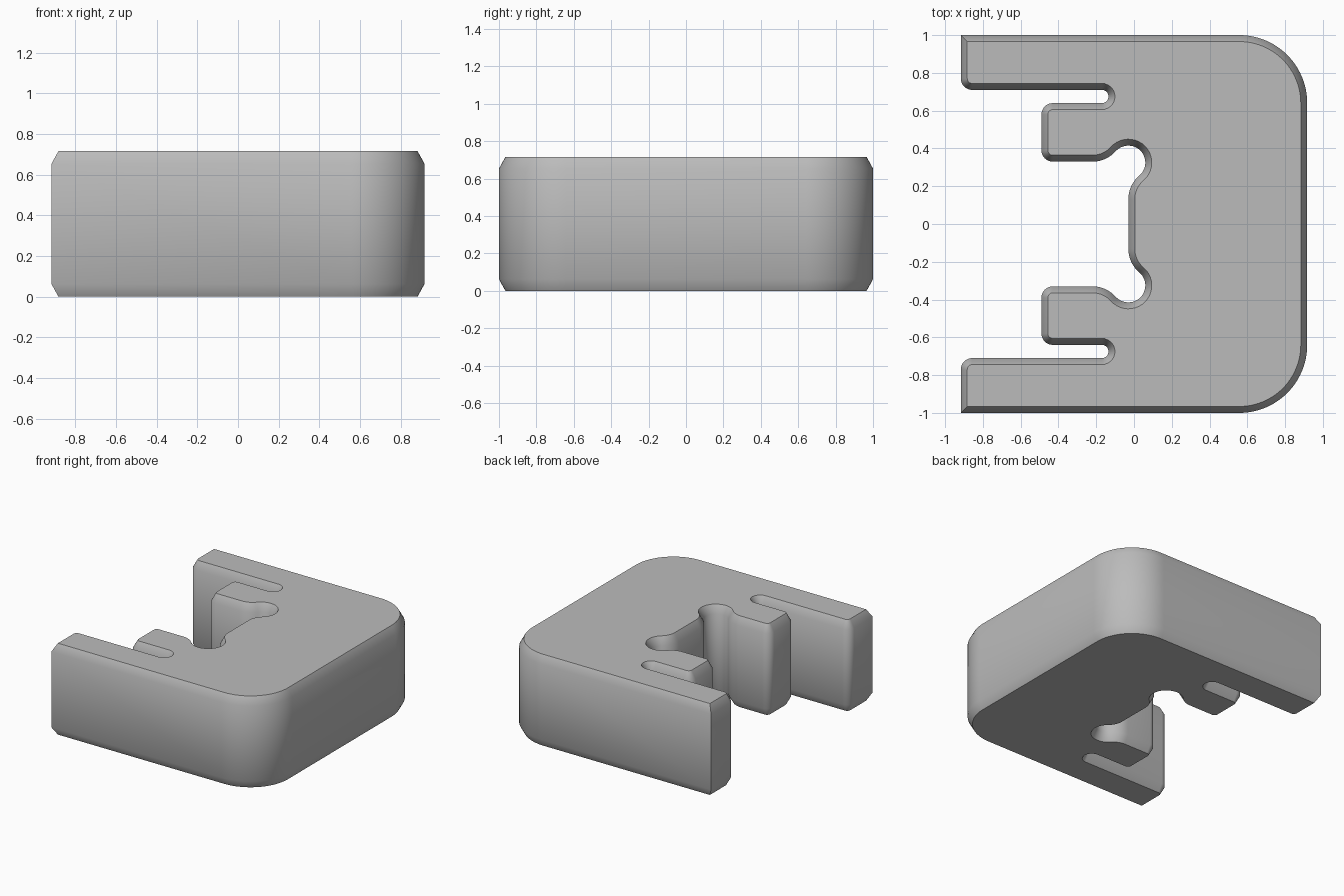
import bpy
import bmesh
import math
from mathutils import Vector

cube = bpy.data.objects.get("Cube")
if cube:
    bpy.data.objects.remove(cube, do_unlink=True)

HEIGHT = 0.715
CHAMFER_SIDE, CHAMFER_RISE = 0.034, 0.062


def arc(cx, cy, radius, start, end, steps):
    """Points along an arc, angles in degrees."""
    angles = [math.radians(start + (end - start) * i / steps) for i in range(steps + 1)]
    return [Vector((cx + radius * math.cos(a), cy + radius * math.sin(a))) for a in angles]


def inset(loop, distance):
    """Move a clockwise outline inward by a fixed distance, with mitred corners."""
    result = []
    for i, point in enumerate(loop):
        before = (point - loop[i - 1]).normalized()
        after = (loop[(i + 1) % len(loop)] - point).normalized()
        n1, n2 = Vector((before.y, -before.x)), Vector((after.y, -after.x))
        result.append(point + (n1 + n2) * distance / (1 + n1.dot(n2)))
    return result


# Back half of the outline, from the middle notch round to the right wall
half = (
    arc(0.135, 0.131, 0.165, 180, 130.4, 8)            # notch wall fillet
    + arc(-0.03, 0.325, 0.09, -49.6, 138.2, 20)[1:]    # round pocket
    + arc(-0.22, 0.495, 0.165, -41.8, -90, 8)[1:]      # fillet into tongue
    + arc(-0.43, 0.39, 0.06, -90, -180, 8)             # tongue corners
    + arc(-0.43, 0.58, 0.06, 180, 90, 8)
    + arc(-0.17, 0.675, 0.035, -90, 90, 14)            # slot end
    + arc(-0.857, 0.77, 0.06, -90, -180, 8)            # arm inner corner
    + [Vector((-0.917, 1.0))]                          # arm outer corner
    + arc(0.557, 0.64, 0.36, 90, 0, 24)                # large rounded corner
)
outline = half + [Vector((p.x, -p.y)) for p in reversed(half)]
narrow = inset(outline, CHAMFER_SIDE)

# Stack chamfered rings into the solid body
bm = bmesh.new()
levels = [(narrow, 0), (outline, CHAMFER_RISE),
          (outline, HEIGHT - CHAMFER_RISE), (narrow, HEIGHT)]
rings = [[bm.verts.new((p.x, p.y, z)) for p in loop] for loop, z in levels]
for low, high in zip(rings, rings[1:]):
    for i in range(len(low)):
        bm.faces.new((low[i - 1], low[i], high[i], high[i - 1]))
bm.faces.new(rings[0])
bm.faces.new(rings[-1])
bmesh.ops.recalc_face_normals(bm, faces=bm.faces)
mesh = bpy.data.meshes.new("clip_body")
bm.to_mesh(mesh)
bm.free()

body = bpy.data.objects.new("clip_body", mesh)
bpy.context.collection.objects.link(body)

# Plain grey material
grey = bpy.data.materials.new("plain grey")
grey.use_nodes = True
colour = (0.5, 0.5, 0.5, 1)
grey.diffuse_color = colour
for node in grey.node_tree.nodes:
    if node.type == "BSDF_PRINCIPLED":
        node.inputs["Base Color"].default_value = colour
mesh.materials.append(grey)

# Soft walls with crisp cap edges
bpy.ops.object.select_all(action="DESELECT")
body.select_set(True)
bpy.context.view_layer.objects.active = body
bpy.ops.object.shade_smooth_by_angle(angle=math.radians(35))
